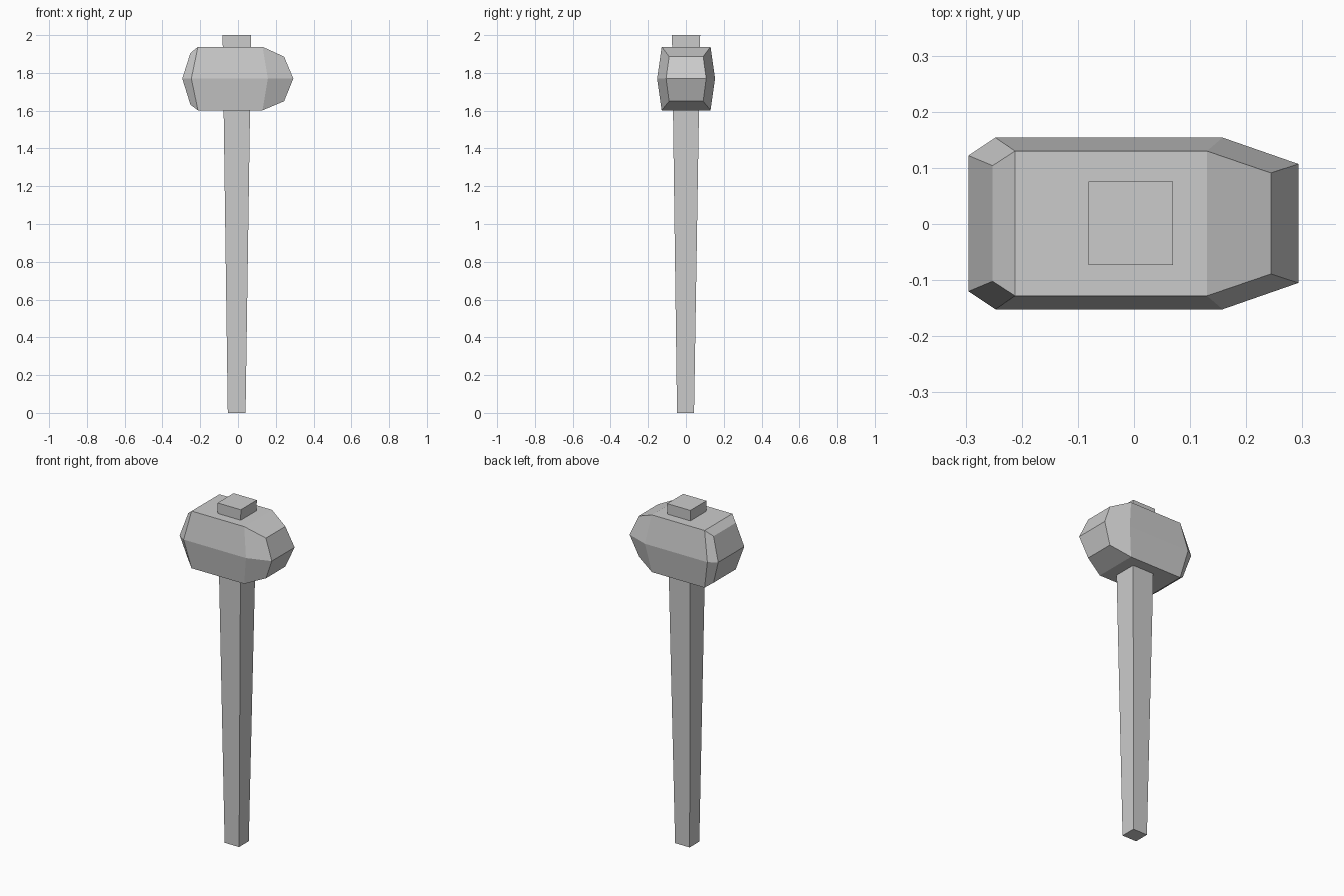
import bpy

if "Cube" in bpy.data.objects:
    bpy.data.objects.remove(bpy.data.objects["Cube"])


def make_object(name, verts, faces):
    mesh = bpy.data.meshes.new(name)
    mesh.from_pydata(verts, [], faces)
    mesh.update()
    obj = bpy.data.objects.new(name, mesh)
    bpy.context.collection.objects.link(obj)
    return obj


def loft(name, rings, caps):
    """Skin equal-sized rings; caps lists the index loops closing each end."""
    n = len(rings[0])
    verts = [v for ring in rings for v in ring]
    faces = []
    for r in range(len(rings) - 1):
        for i in range(n):
            j = (i + 1) % n
            faces.append((r * n + i, r * n + j, (r + 1) * n + j, (r + 1) * n + i))
    last = (len(rings) - 1) * n
    for cap in caps:
        faces.append(tuple(reversed(cap)))
        faces.append(tuple(last + i for i in cap))
    return make_object(name, verts, faces)


# Handle: square shaft widening upward and poking through the head
def square(cx, cy, hx, hy, z):
    return [(cx - hx, cy - hy, z), (cx + hx, cy - hy, z),
            (cx + hx, cy + hy, z), (cx - hx, cy + hy, z)]


loft("handle", [square(-0.007, -0.002, 0.047, 0.045, 0.0),
                square(-0.006, 0.001, 0.0755, 0.0745, 2.0)], [(0, 1, 2, 3)])


# Head: hexagonal sections along x, ridge at mid height, bevelled ends
def section(x_rim, y_rim, x_mid, y_mid, z_low, z_high, z_mid=1.77, cy=0.001):
    return [(x_rim, cy - y_rim, z_low), (x_rim, cy + y_rim, z_low),
            (x_mid, cy + y_mid, z_mid), (x_rim, cy + y_rim, z_high),
            (x_rim, cy - y_rim, z_high), (x_mid, cy - y_mid, z_mid)]


stations = [
    (-0.252, 0.103, -0.295, 0.121, 1.632, 1.905),
    (-0.212, 0.129, -0.247, 0.153, 1.602, 1.938),
    (0.130, 0.129, 0.158, 0.153, 1.602, 1.938),
    (0.244, 0.090, 0.293, 0.106, 1.650, 1.886),
]
loft("hammer_head", [section(*s) for s in stations],
     [(0, 1, 2, 5), (5, 2, 3, 4)])

# Consistent outward normals
import bmesh
for obj in bpy.context.collection.objects:
    bm = bmesh.new()
    bm.from_mesh(obj.data)
    bmesh.ops.recalc_face_normals(bm, faces=bm.faces)
    bm.to_mesh(obj.data)
    bm.free()
